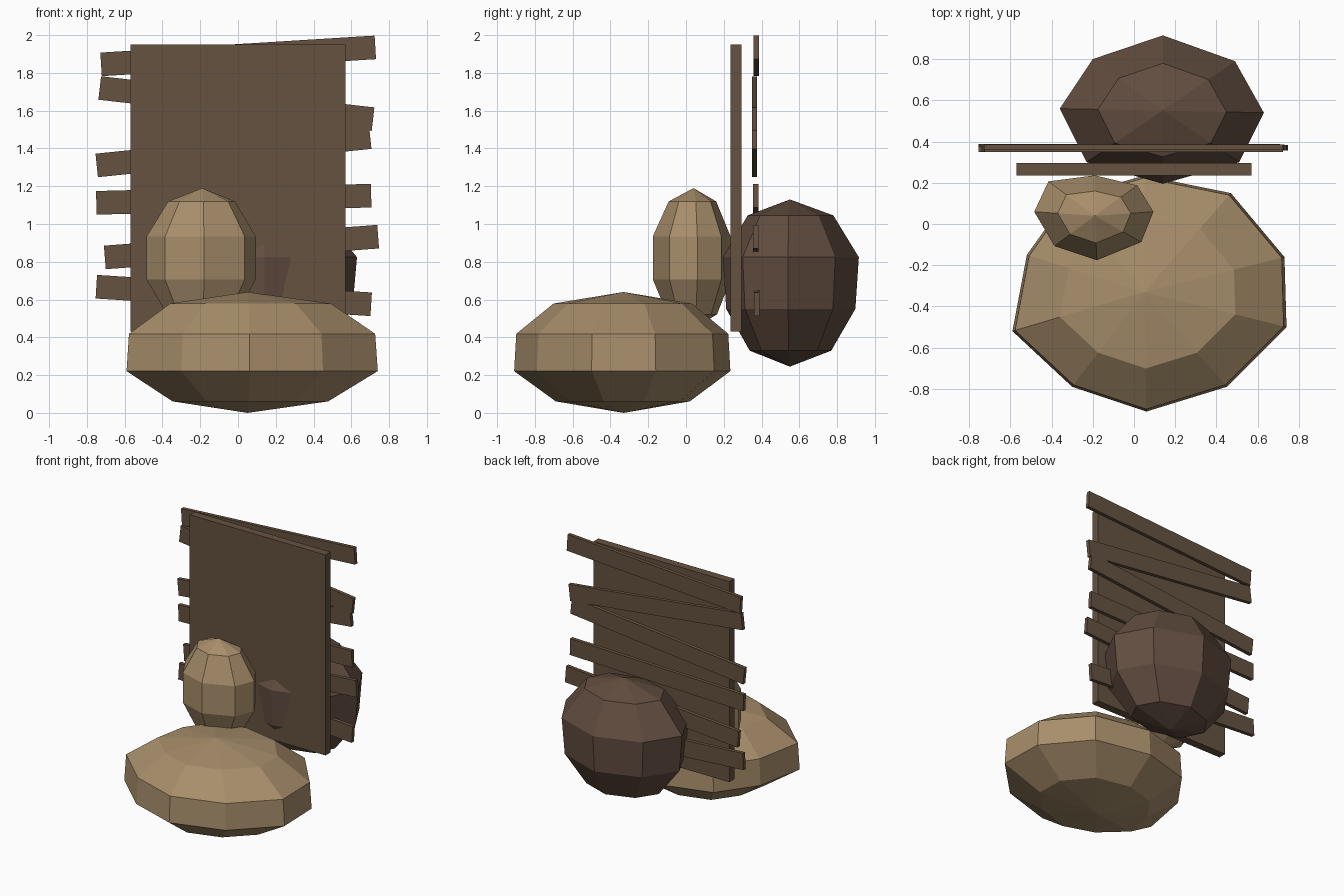
import bpy, bmesh, math

if "Cube" in bpy.data.objects:
    bpy.data.objects.remove(bpy.data.objects["Cube"])


def material(name, r, g, b):
    # sRGB 0-255 to linear flat colour
    m = bpy.data.materials.new(name)
    m.diffuse_color = [((c / 255 + 0.055) / 1.055) ** 2.4 for c in (r, g, b)] + [1]
    m.use_nodes = True
    m.node_tree.nodes["Principled BSDF"].inputs["Base Color"].default_value = m.diffuse_color
    return m


SAND = material("sandy_rock", 168, 142, 107)
DARK = material("dark_rock", 98, 77, 64)
WOOD = material("brown_wood", 101, 82, 64)


def finish(name, bm, mat):
    bmesh.ops.recalc_face_normals(bm, faces=bm.faces)
    me = bpy.data.meshes.new(name)
    bm.to_mesh(me)
    bm.free()
    me.materials.append(mat)
    ob = bpy.data.objects.new(name, me)
    bpy.context.collection.objects.link(ob)
    return ob


def box(name, size, loc, tilt, mat):
    bm = bmesh.new()
    bmesh.ops.create_cube(bm, size=1)
    bmesh.ops.scale(bm, vec=size, verts=bm.verts)
    ob = finish(name, bm, mat)
    ob.location = loc
    ob.rotation_euler.y = -tilt


def rock(name, outline, pole, z0, z1, ring_scale, mat):
    """Faceted five-band sphere with an irregular outline around its pole."""
    bm = bmesh.new()
    px, py = pole
    mid, rad = (z0 + z1) / 2, (z1 - z0) / 2
    rings = []
    for i, s in enumerate(ring_scale):
        z = mid + rad * math.cos(math.radians(36 * (i + 1)))
        rings.append([bm.verts.new((px + (x - px) * s, py + (y - py) * s, z)) for x, y in outline])
    top, bottom = bm.verts.new((px, py, z1)), bm.verts.new((px, py, z0))
    n = len(outline)
    for k in range(n):
        j = (k + 1) % n
        bm.faces.new((top, rings[0][k], rings[0][j]))
        bm.faces.new((bottom, rings[-1][j], rings[-1][k]))
        for a, b in zip(rings, rings[1:]):
            bm.faces.new((a[k], b[k], b[j], a[j]))
    finish(name, bm, mat)


# Rocks
rock("front_boulder",
     [(0.06, -0.91), (0.45, -0.79), (0.74, -0.50), (0.73, -0.16), (0.47, 0.15),
      (0.05, 0.235), (-0.32, 0.13), (-0.52, -0.15), (-0.59, -0.52), (-0.30, -0.79)],
     (0.05, -0.33), 0.0, 0.64, (0.64, 0.98, 1.0, 0.62), SAND)
rock("standing_rock",
     [(-0.18, -0.18), (0.04, -0.09), (0.10, 0.06), (0.02, 0.19),
      (-0.19, 0.24), (-0.42, 0.21), (-0.49, 0.06), (-0.39, -0.11)],
     (-0.19, 0.04), 0.45, 1.19, (0.6, 0.98, 0.98, 0.62), SAND)
rock("back_boulder",
     [(0.14, 0.915), (0.49, 0.79), (0.63, 0.54), (0.51, 0.30),
      (0.14, 0.195), (-0.23, 0.30), (-0.36, 0.56), (-0.20, 0.80)],
     (0.14, 0.55), 0.245, 1.13, (0.63, 1.0, 0.95, 0.6), DARK)

# Upright board
box("board", (1.14, 0.06, 1.52), (0, 0.265, 1.19), 0, WOOD)

# Crooked planks behind the board: left end x, z, right end x, z, depth
planks = [(-0.725, 1.845, 0.727, 1.935, 0.372), (-0.732, 1.72, 0.715, 1.555, 0.363),
          (-0.748, 1.31, 0.70, 1.46, 0.363), (-0.75, 1.112, 0.705, 1.15, 0.37),
          (-0.705, 0.823, 0.742, 0.933, 0.37), (-0.75, 0.668, 0.705, 0.575, 0.374)]
for i, (xa, za, xb, zb, y) in enumerate(planks):
    box(f"plank_{i + 1}", (math.hypot(xb - xa, zb - za), 0.028, 0.125),
        ((xa + xb) / 2, y, (za + zb) / 2), math.atan2(zb - za, xb - xa), WOOD)
